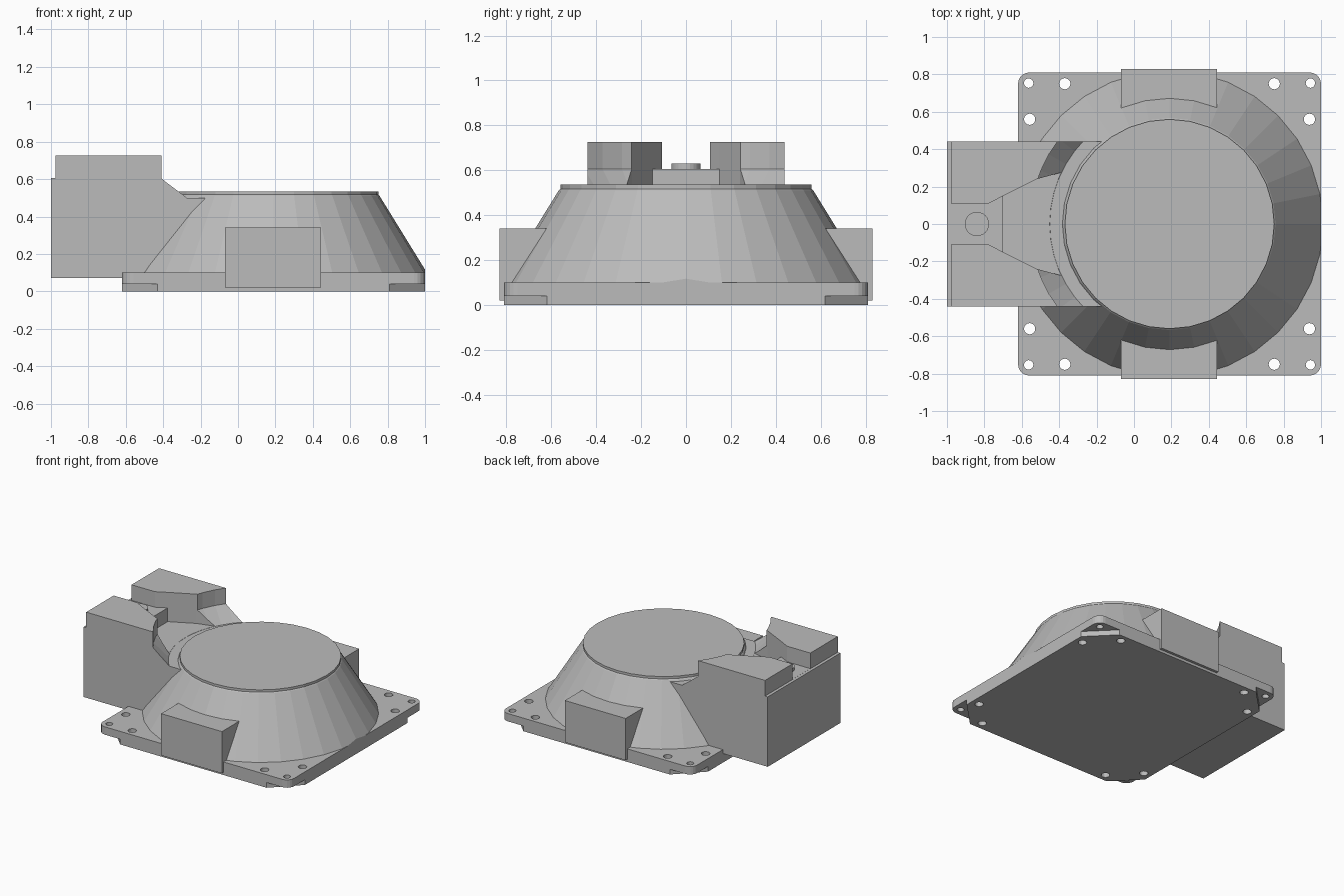
import bpy, bmesh
from math import cos, sin, pi
from mathutils import Matrix

if "Cube" in bpy.data.objects:
    bpy.data.objects.remove(bpy.data.objects["Cube"], do_unlink=True)

grey = bpy.data.materials.new("light grey")
grey.use_nodes = True
grey.diffuse_color = (0.5, 0.5, 0.5, 1)
grey.node_tree.nodes["Principled BSDF"].inputs["Base Color"].default_value = (0.5, 0.5, 0.5, 1)

AXIS = 0.19  # x of the cone and plate centre


def finish(name, bm):
    bmesh.ops.recalc_face_normals(bm, faces=bm.faces)
    mesh = bpy.data.meshes.new(name)
    bm.to_mesh(mesh)
    bm.free()
    mesh.materials.append(grey)
    ob = bpy.data.objects.new(name, mesh)
    bpy.context.collection.objects.link(ob)
    return ob


def prism(name, outline, low, high):
    """Extrude an xy outline from z = low to z = high."""
    bm = bmesh.new()
    face = bm.faces.new([bm.verts.new((x, y, low)) for x, y in outline])
    new = bmesh.ops.extrude_face_region(bm, geom=[face])["geom"]
    verts = [v for v in new if isinstance(v, bmesh.types.BMVert)]
    bmesh.ops.translate(bm, verts=verts, vec=(0, 0, high - low))
    return finish(name, bm)


def box(name, x0, x1, y0, y1, z0, z1):
    return prism(name, [(x0, y0), (x1, y0), (x1, y1), (x0, y1)], z0, z1)


def cylinder(name, x, y, r, z0, z1, n=20):
    ring = [(x + r * cos(2 * pi * i / n), y + r * sin(2 * pi * i / n)) for i in range(n)]
    return prism(name, ring, z0, z1)


def revolve(name, profile, n=32, clip_x=None):
    """Stack of rings around the cone axis, capped at both ends."""
    bm = bmesh.new()
    rings = [[bm.verts.new((AXIS + r * cos(2 * pi * i / n), r * sin(2 * pi * i / n), z))
              for i in range(n)] for r, z in profile]
    for a, b in zip(rings, rings[1:]):
        for i in range(n):
            j = (i + 1) % n
            bm.faces.new((a[i], a[j], b[j], b[i]))
    bm.faces.new(rings[0])
    bm.faces.new(rings[-1])
    if clip_x is not None:
        cut = bmesh.ops.bisect_plane(bm, geom=bm.verts[:] + bm.edges[:] + bm.faces[:],
                                     plane_co=(clip_x, 0, 0), plane_no=(1, 0, 0),
                                     clear_outer=True)["geom_cut"]
        bmesh.ops.holes_fill(bm, edges=[e for e in cut if isinstance(e, bmesh.types.BMEdge)])
    return finish(name, bm)


def carve(ob, cutters):
    """Subtract the cutters, then delete them."""
    for c in cutters:
        m = ob.modifiers.new("cut", "BOOLEAN")
        m.operation, m.solver, m.object = "DIFFERENCE", "EXACT", c
        c.hide_render = True
    bpy.context.view_layer.update()
    result = bpy.data.meshes.new_from_object(ob.evaluated_get(bpy.context.evaluated_depsgraph_get()))
    ob.modifiers.clear()
    ob.data = result
    for c in cutters:
        bpy.data.objects.remove(c, do_unlink=True)


# Base plate with rounded corners, screw holes and diagonal undercuts
half, corner = 0.81, 0.06
outline = []
for k, (sx, sy) in enumerate([(1, 1), (-1, 1), (-1, -1), (1, -1)]):
    for i in range(6):
        a = pi / 2 * (k + i / 5)
        outline.append((AXIS + sx * (half - corner) + corner * cos(a),
                        sy * (half - corner) + corner * sin(a)))
plate = prism("base_plate", outline, 0, 0.1)
cutters = []
for sx in (-1, 1):
    for sy in (-1, 1):
        cutters.append(prism("undercut", [(AXIS + sx * 0.61, sy * 0.82), (AXIS + sx * 0.82, sy * 0.82),
                                          (AXIS + sx * 0.82, sy * 0.61)], -0.1, 0.04))
        for dx, dy, r in ((0.753, 0.753, 0.025), (0.56, 0.75, 0.03), (0.748, 0.56, 0.03)):
            cutters.append(cylinder("hole", AXIS + sx * dx, sy * dy, r, -0.2, 0.2))
carve(plate, cutters)

# Cone housing with a low rim, trimmed flush with the plate edge
revolve("cone_housing", [(0.82, 0.1), (0.567, 0.51), (0.56, 0.517), (0.56, 0.535)], clip_x=1.0)

# Blocks at the front and back
for side, y0, y1 in (("front", -0.83, -0.58), ("back", 0.58, 0.83)):
    box(side + "_block", -0.07, 0.445, y0, y1, 0.02, 0.34)

# Side arm: stepped box, scooped around the cone, with a flared channel on top
arm = box("side_arm", -1, 0, -0.44, 0.44, 0.07, 0.725)
flare = [(-0.7, 0.15), (-0.52, 0.24), (-0.39, 0.275), (0.1, 0.3)]
channel = [(-1.1, 0.108), (-0.78, 0.108)] + flare


def mirrored(half_outline):
    return half_outline + [(x, -y) for x, y in reversed(half_outline)]


carve(arm, [
    box("step", -1.1, -0.977, -0.6, 0.6, 0.605, 0.9),
    revolve("scoop", [(0.64, 0.5), (0.745, 0.605), (0.745, 0.9)], n=48),
    prism("channel", mirrored(channel), 0.606, 0.95),
    prism("flare", mirrored(flare), 0.501, 0.97),
])

# Small round button in the channel
cylinder("button", -0.84, 0, 0.065, 0.59, 0.63, 24)
